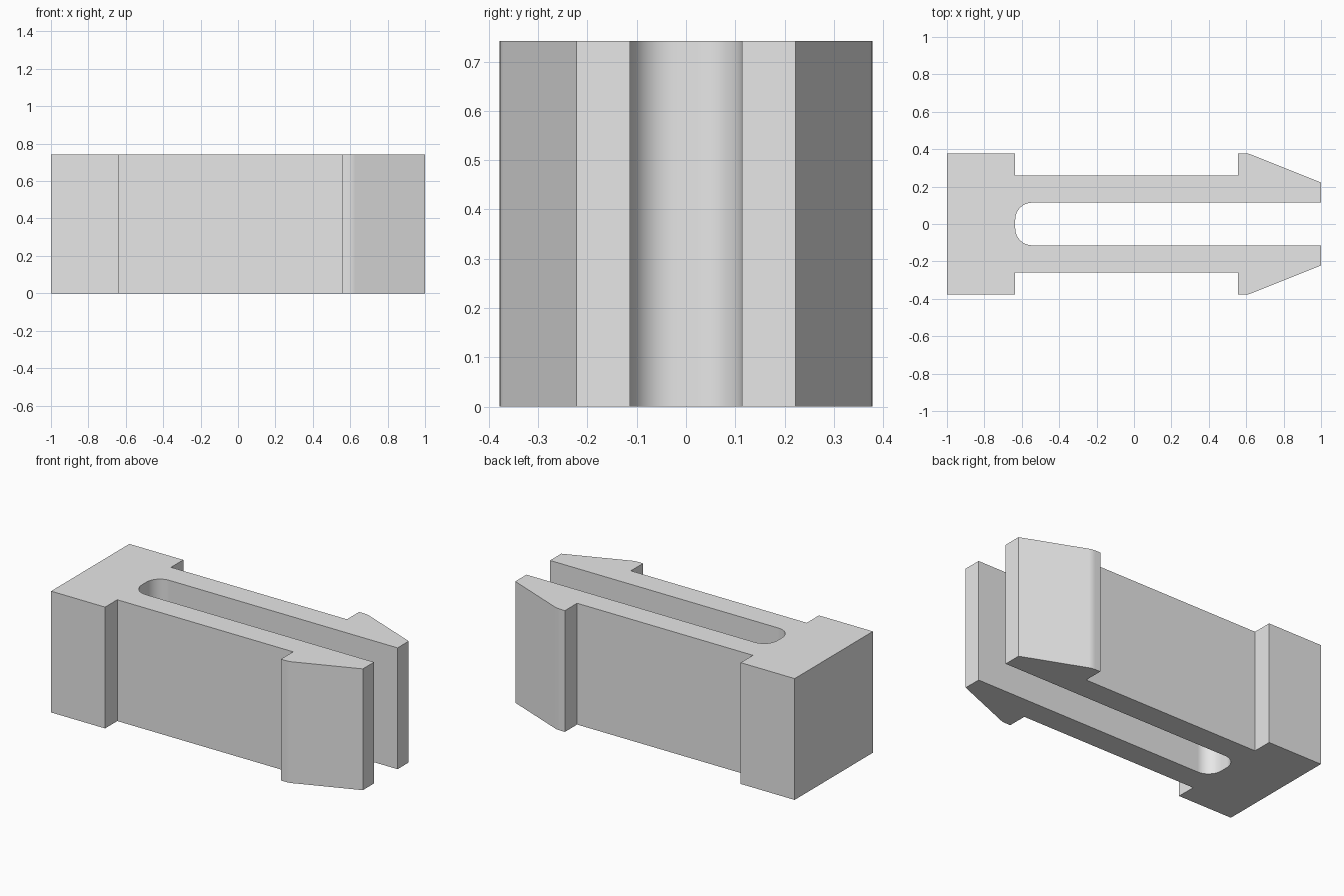
import bpy, bmesh, math

cube = bpy.data.objects.get("Cube")
if cube:
    bpy.data.objects.remove(cube, do_unlink=True)

HEIGHT = 0.742
SLOT_END, SLOT_HALF, SLOT_RADIUS = -0.635, 0.114, 0.09

grey = bpy.data.materials.new("plain grey")
grey.use_nodes = True
colour = (0.8, 0.8, 0.8, 1)
grey.diffuse_color = colour
grey.node_tree.nodes["Principled BSDF"].inputs["Base Color"].default_value = colour


def rounded_corner(cx, cy, r, start, end, steps):
    """Points on an arc, angles in degrees."""
    angles = [math.radians(start + (end - start) * i / steps) for i in range(steps + 1)]
    return [(cx + r * math.cos(a), cy + r * math.sin(a)) for a in angles]


# Half outline: block, arm, barb, tip, then back along the slot
half = [(-1, 0.378), (-0.635, 0.378), (-0.635, 0.26), (0.555, 0.26), (0.555, 0.378)]
half += rounded_corner(0.59, 0.278, 0.1, 90, 68.5, 3)
half += [(1, 0.222), (1, SLOT_HALF)]
half += rounded_corner(SLOT_END + SLOT_RADIUS, SLOT_HALF - SLOT_RADIUS,
                       SLOT_RADIUS, 90, 180, 10)
outline = half + [(x, -y) for x, y in reversed(half)]

# Clip body: the mirrored outline extruded upward
bm = bmesh.new()
base = bm.faces.new([bm.verts.new((x, y, 0)) for x, y in outline])
top = bmesh.ops.extrude_face_region(bm, geom=[base], use_keep_orig=True)
bmesh.ops.translate(bm, vec=(0, 0, HEIGHT),
                    verts=[g for g in top["geom"] if isinstance(g, bmesh.types.BMVert)])
bmesh.ops.recalc_face_normals(bm, faces=bm.faces)
mesh = bpy.data.meshes.new("snap_clip_body")
bm.to_mesh(mesh)
bm.free()
mesh.materials.append(grey)

body = bpy.data.objects.new("snap_clip_body", mesh)
bpy.context.collection.objects.link(body)
bpy.ops.object.select_all(action="DESELECT")
body.select_set(True)
bpy.context.view_layer.objects.active = body
bpy.ops.object.shade_smooth_by_angle(angle=math.radians(30))

# Keep the large flat sides evenly shaded beside the rounded corners
weighted = body.modifiers.new("flat_sides", "WEIGHTED_NORMAL")
weighted.keep_sharp = True
